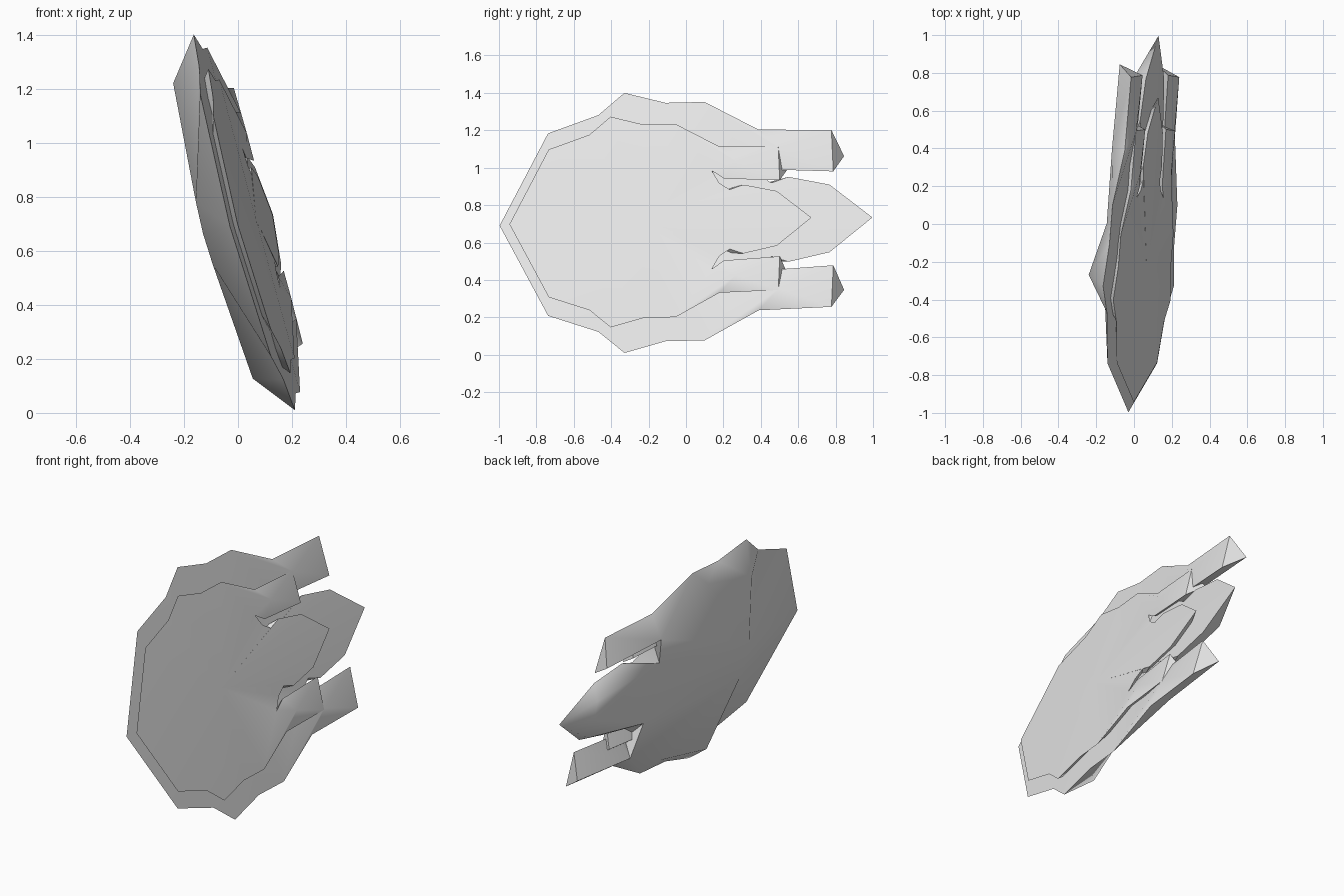
import bpy, bmesh, math
from mathutils import Matrix, Vector

cube = bpy.data.objects.get("Cube")
if cube:
    bpy.data.objects.remove(cube, do_unlink=True)

grey = bpy.data.materials.new("light_grey")
grey.use_nodes = True
grey.diffuse_color = (0.8, 0.8, 0.8, 1)
grey.node_tree.nodes["Principled BSDF"].inputs["Base Color"].default_value = (0.8, 0.8, 0.8, 1)

# Half outline, nose to tail: length, width, and the ridge point its next edge rises to
RIM = [
    (-1.0, 0.0, "spine"), (-0.74, 0.505, "spine"), (-0.47, 0.6, "fin"),
    (-0.33, 0.72, "fin"), (-0.11, 0.66, "shoulder"), (0.1, 0.66, "pod"),
    (0.39, 0.5, "pod"), (0.78, 0.49, "pod_end"), (0.79, 0.26, "pod"),
    (0.42, 0.28, "pod"), (0.34, 0.336, "groove"), (0.39, 0.25, "groove"),
    (0.46, 0.203, "groove"), (0.55, 0.235, "groove"), (0.77, 0.187, "keel"),
    (1.0, 0.0, "keel"),
]
# Ridge points of the domed back, and the crowns of the front face
RIDGE = {
    "spine": (-0.38, 0.12, -0.15), "fin": (-0.28, 0.566, -0.125),
    "shoulder": (0.0, 0.58, -0.045), "pod": (0.39, 0.39, -0.1),
    "pod_end": (0.84, 0.37, -0.1), "groove": (0.32, 0.2, -0.08),
    "keel": (0.8, 0.12, -0.07), "mid_front": (-0.38, 0, -0.155),
    "mid_back": (0.32, 0, -0.1), "mid_tail": (0.8, 0, -0.08),
    "crown": (-0.13, 0, 0.015), "pod_crown": (0.5, 0.39, 0.025),
}

# Leaning frame: length, width and thickness axes
length = Vector((0.08, 1, 0.022)).normalized()
width = Vector((-0.26, 0, 0.965))
width = (width - length * width.dot(length)).normalized()
thick = length.cross(width)
FRAME = Matrix((length, width, thick)).transposed().to_4x4()
FRAME.translation = (0.05, 0, 0.712)


def build_shell(name, scale, shift):
    bm = bmesh.new()
    rim = [bm.verts.new((a, b, 0)) for a, b, _ in RIM]
    keys = [k for _, _, k in RIM]
    pt = {k: bm.verts.new(p) for k, p in RIDGE.items()}

    def face(*vs):
        bm.faces.new(vs)

    def fan(hub, ring):
        for p, q in zip(ring, ring[1:]):
            face(hub, p, q)

    # domed back rising from the outline
    for i in range(len(rim) - 1):
        face(rim[i], rim[i + 1], pt[keys[i]])
        if keys[i] != keys[i + 1]:
            face(rim[i + 1], pt[keys[i + 1]], pt[keys[i]])
    fan(pt["spine"], [pt[k] for k in ("fin", "shoulder", "pod", "groove")])
    face(rim[0], pt["spine"], pt["mid_front"])
    face(pt["spine"], pt["groove"], pt["mid_back"], pt["mid_front"])
    face(pt["groove"], pt["keel"], pt["mid_tail"], pt["mid_back"])
    face(pt["keel"], rim[-1], pt["mid_tail"])

    # nearly flat front, with a low crown on the body and on the pod
    fan(pt["crown"], rim[:6] + rim[10:])
    fan(pt["pod_crown"], rim[5:11] + [rim[5]])

    bmesh.ops.mirror(bm, geom=bm.verts[:] + bm.edges[:] + bm.faces[:],
                     axis='Y', merge_dist=0.0005)
    bmesh.ops.remove_doubles(bm, verts=bm.verts[:], dist=0.0005)
    bmesh.ops.recalc_face_normals(bm, faces=bm.faces[:])
    mesh = bpy.data.meshes.new(name)
    bm.to_mesh(mesh)
    bm.free()
    mesh.materials.append(grey)
    obj = bpy.data.objects.new(name, mesh)
    bpy.context.collection.objects.link(obj)
    obj.matrix_world = FRAME @ Matrix.Translation(shift) @ Matrix.Scale(scale, 4)
    bpy.ops.object.select_all(action='DESELECT')
    obj.select_set(True)
    bpy.context.view_layer.objects.active = obj
    bpy.ops.object.shade_smooth_by_angle(angle=math.radians(50))


build_shell("outer_hull", 1.0, (0, 0, 0))
build_shell("inner_hull", 0.81, (-0.135, 0, 0.025))
